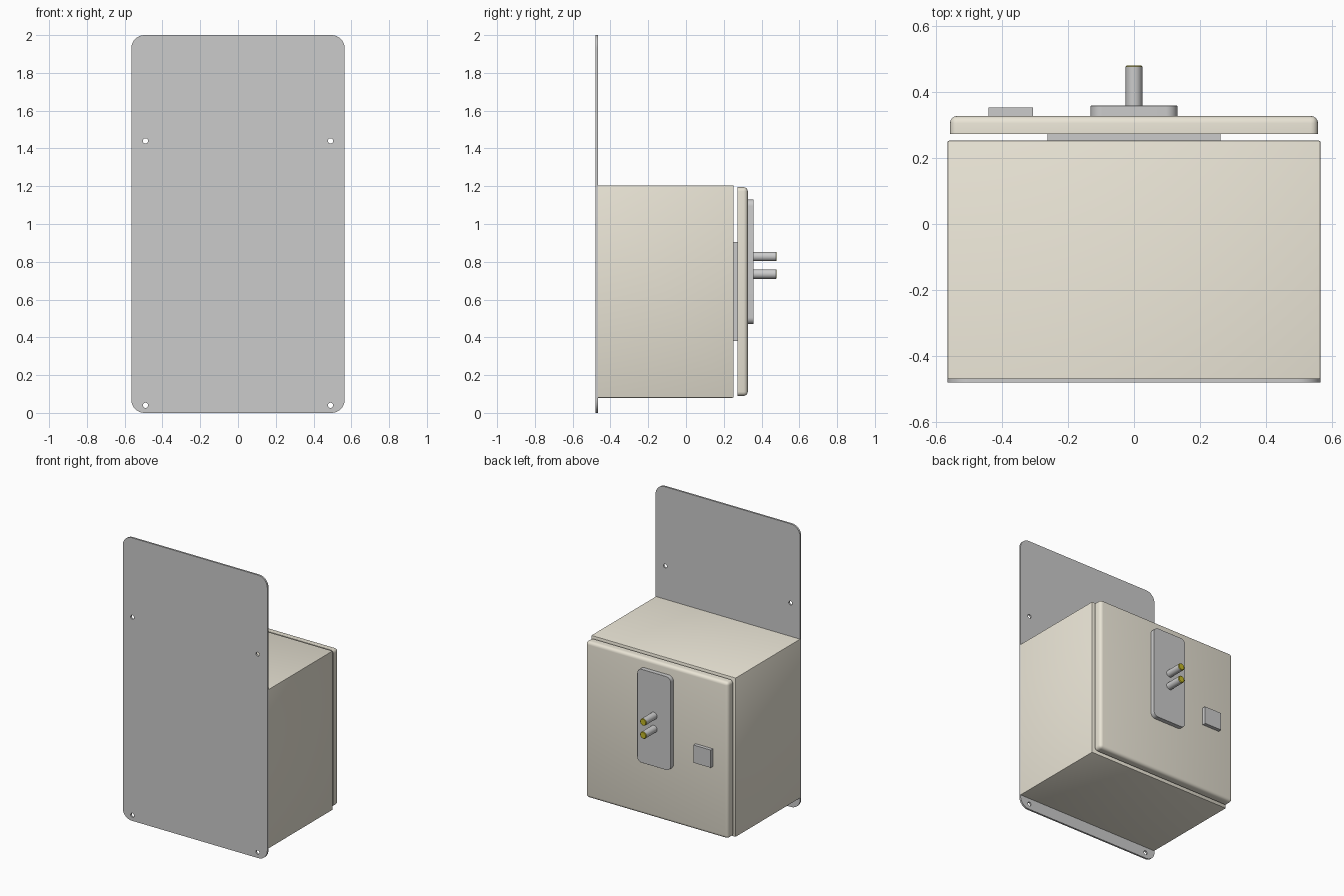
import bpy, bmesh, math
from mathutils import Matrix

if "Cube" in bpy.data.objects:
    bpy.data.objects.remove(bpy.data.objects["Cube"])


def material(name, rgb):
    m = bpy.data.materials.new(name)
    m.diffuse_color = (*rgb, 1)
    m.use_nodes = True
    m.node_tree.nodes["Principled BSDF"].inputs["Base Color"].default_value = m.diffuse_color
    return m


CREAM = material("cream_paint", (0.82, 0.78, 0.67))
YELLOW = material("yellow_tip", (0.55, 0.48, 0.02))


def finish(ob, mat=None, angle=35):
    if mat:
        ob.data.materials.append(mat)
    bpy.ops.object.select_all(action='DESELECT')
    ob.select_set(True)
    bpy.context.view_layer.objects.active = ob
    bpy.ops.object.shade_smooth_by_angle(angle=math.radians(angle))
    return ob


def box(name, x, y, z, mat=None, bevel=0.0, segments=3):
    """Box from ranges; every edge except those of the back face is rounded."""
    bm = bmesh.new()
    bmesh.ops.create_cube(bm, size=1)
    for v in bm.verts:
        for i, (lo, hi) in enumerate((x, y, z)):
            v.co[i] = hi if v.co[i] > 0 else lo
    if bevel:
        edges = [e for e in bm.edges if max(v.co.y for v in e.verts) > y[0] + 1e-5]
        bmesh.ops.bevel(bm, geom=edges, offset=bevel, segments=segments,
                        profile=0.5, affect='EDGES', clamp_overlap=True)
    me = bpy.data.meshes.new(name)
    bm.to_mesh(me)
    bm.free()
    ob = bpy.data.objects.new(name, me)
    bpy.context.collection.objects.link(ob)
    return finish(ob, mat)


def plate(name, x, y, z, radius, holes=(), bevel=0.0):
    """Upright rounded sheet with round holes (cx, cz, r)."""
    outline = []
    corners = ((x[1], z[1], 0), (x[0], z[1], 90), (x[0], z[0], 180), (x[1], z[0], 270))
    for px, pz, start in corners:
        cx = px - math.copysign(radius, px)
        cz = pz - radius if pz == z[1] else pz + radius
        for k in range(9):
            a = math.radians(start + k * 90 / 8)
            outline.append((cx + radius * math.cos(a), cz + radius * math.sin(a)))
    loops = [outline]
    for cx, cz, r in holes:
        loops.append([(cx + r * math.cos(k * math.pi / 8), cz + r * math.sin(k * math.pi / 8))
                      for k in range(16)])
    cu = bpy.data.curves.new(name, 'CURVE')
    cu.dimensions = '2D'
    cu.fill_mode = 'BOTH'
    cu.extrude = (y[1] - y[0]) / 2
    for pts in loops:
        s = cu.splines.new('POLY')
        s.points.add(len(pts) - 1)
        for p, (u, v) in zip(s.points, pts):
            p.co = (u, v, 0, 1)
        s.use_cyclic_u = True
    ob = bpy.data.objects.new(name, cu)
    bpy.context.collection.objects.link(ob)
    ob.rotation_euler.x = math.pi / 2
    ob.location.y = (y[0] + y[1]) / 2
    bpy.ops.object.select_all(action='DESELECT')
    ob.select_set(True)
    bpy.context.view_layer.objects.active = ob
    bpy.ops.object.convert(target='MESH')
    bm = bmesh.new()
    bm.from_mesh(ob.data)
    bmesh.ops.remove_doubles(bm, verts=bm.verts, dist=1e-5)
    bmesh.ops.recalc_face_normals(bm, faces=bm.faces)
    bm.to_mesh(ob.data)
    bm.free()
    if bevel:
        mod = ob.modifiers.new("rim", 'BEVEL')
        mod.width = bevel
        mod.segments = 2
        mod.angle_limit = math.radians(60)
    return finish(ob)


def rod(name, z, y, r1, r2, mat=None):
    """Round bar along y."""
    bm = bmesh.new()
    place = Matrix.Translation((0, (y[0] + y[1]) / 2, z)) @ Matrix.Rotation(-math.pi / 2, 4, 'X')
    bmesh.ops.create_cone(bm, cap_ends=True, segments=32, radius1=r1, radius2=r2,
                          depth=y[1] - y[0], matrix=place)
    me = bpy.data.meshes.new(name)
    bm.to_mesh(me)
    bm.free()
    ob = bpy.data.objects.new(name, me)
    bpy.context.collection.objects.link(ob)
    return finish(ob, mat)


# Mounting plate with four screw holes
plate("mounting_plate", (-0.565, 0.565), (-0.48, -0.467), (0, 2), 0.07,
      [(sx * 0.49, z, 0.014) for sx in (-1, 1) for z in (0.04, 1.44)])

# Cabinet body, spacer and door
box("cabinet_body", (-0.565, 0.565), (-0.468, 0.252), (0.08, 1.205), CREAM, 0.005, 2)
box("door_spacer", (-0.262, 0.262), (0.25, 0.274), (0.38, 0.905))
box("door", (-0.557, 0.557), (0.272, 0.327), (0.09, 1.195), CREAM, 0.022, 4)

# Lock plate and small badge block on the door
plate("lock_plate", (-0.131, 0.131), (0.325, 0.358), (0.47, 1.13), 0.035, bevel=0.004)
box("badge_block", (-0.44, -0.305), (0.326, 0.352), (0.575, 0.70))

# Two lock cylinders with yellow ends
for i, z in enumerate((0.735, 0.828)):
    rod(f"lock_cylinder_{i + 1}", z, (0.355, 0.476), 0.025, 0.025)
    rod(f"lock_tip_{i + 1}", z, (0.476, 0.48), 0.025, 0.021, YELLOW)
